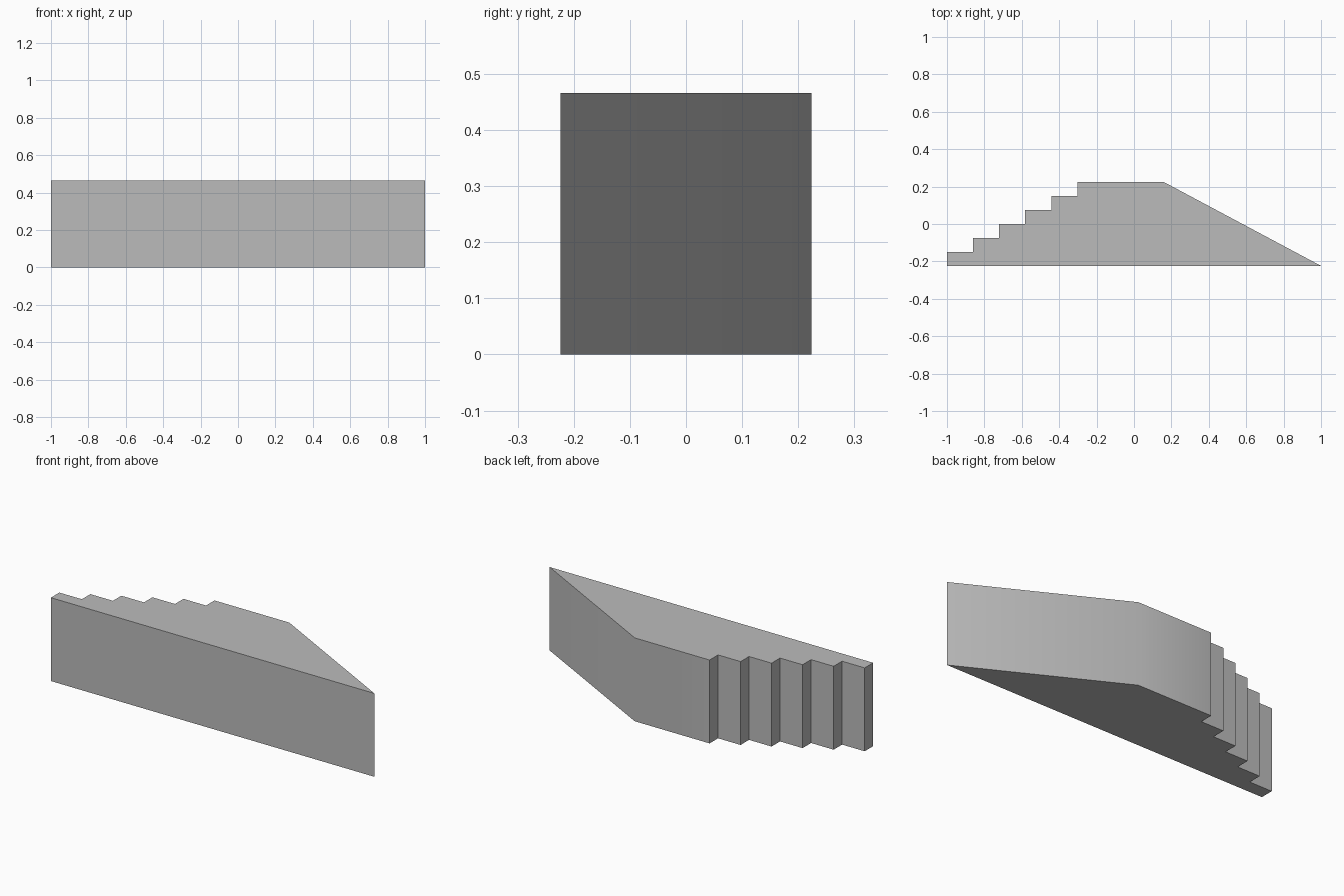
import bpy
import bmesh
import math

if "Cube" in bpy.data.objects:
    bpy.data.objects.remove(bpy.data.objects["Cube"], do_unlink=True)

HALF_DEPTH = 0.224
HEIGHT = 0.466
STEPS = 6
TREAD = 0.1395
RISE = 2 * HALF_DEPTH / STEPS
RAMP_TOP = 0.16

# Plain grey material
grey = bpy.data.materials.new("plain_grey")
grey.use_nodes = True
colour = (0.5, 0.5, 0.5, 1)
grey.diffuse_color = colour
grey.node_tree.nodes["Principled BSDF"].inputs["Base Color"].default_value = colour

# Outline: base line, ramp, platform, then stairs down to the start
outline = [(-1, -HALF_DEPTH), (1, -HALF_DEPTH), (RAMP_TOP, HALF_DEPTH)]
for i in reversed(range(STEPS)):
    x = -1 + i * TREAD
    y = -HALF_DEPTH + i * RISE
    outline.append((x, y + RISE))
    if i:
        outline.append((x, y))

# Extrude the outline into a solid block
bm = bmesh.new()
base = bm.faces.new([bm.verts.new((x, y, 0)) for x, y in outline])
result = bmesh.ops.extrude_face_region(bm, geom=[base], use_keep_orig=True)
top = [v for v in result["geom"] if isinstance(v, bmesh.types.BMVert)]
bmesh.ops.translate(bm, verts=top, vec=(0, 0, HEIGHT))
bmesh.ops.recalc_face_normals(bm, faces=bm.faces)
mesh = bpy.data.meshes.new("stairs_and_ramp")
bm.to_mesh(mesh)
bm.free()
mesh.materials.append(grey)

block = bpy.data.objects.new("stairs_and_ramp", mesh)
bpy.context.collection.objects.link(block)

# Soft shading only where the ramp meets the platform
bpy.ops.object.select_all(action="DESELECT")
block.select_set(True)
bpy.context.view_layer.objects.active = block
bpy.ops.object.shade_smooth_by_angle(angle=math.radians(30))
